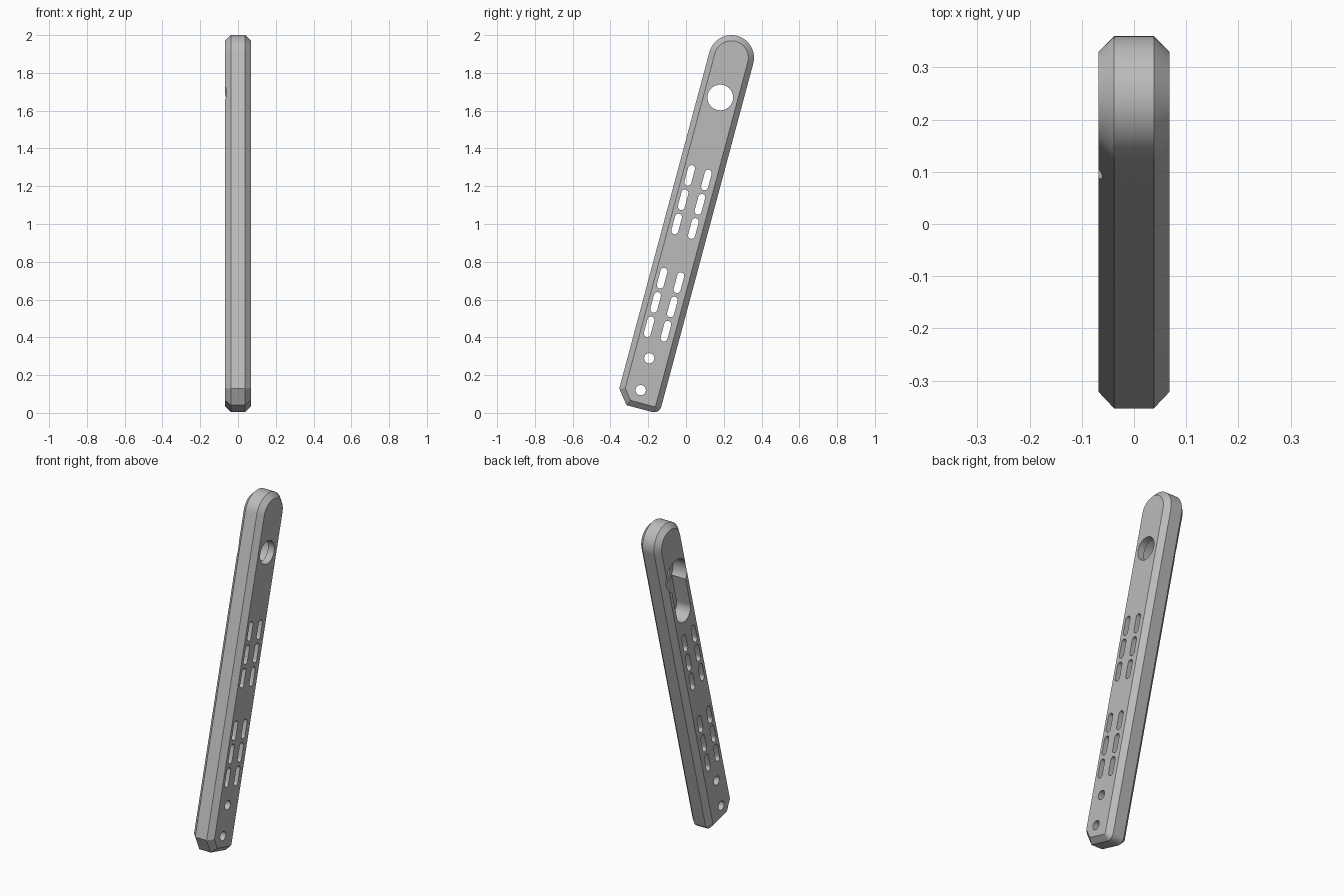
import bpy, bmesh
from math import sin, cos, pi, radians
from mathutils import Matrix, Vector

cube = bpy.data.objects.get("Cube")
if cube:
    bpy.data.objects.remove(cube, do_unlink=True)

HALF, FLAT, BEVEL, R = 0.068, 0.038, 0.03, 0.12
LENGTH = 1.92
# Bar frame: local z runs along the bar, origin at the centre of the round end
FRAME = Matrix.Translation((0, 0.24, 1.88)) @ Matrix.Rotation(radians(-15), 4, 'X')

grey = bpy.data.materials.new("light grey")
grey.use_nodes = True
grey.diffuse_color = (0.5, 0.5, 0.5, 1)
grey.node_tree.nodes["Principled BSDF"].inputs["Base Color"].default_value = (0.5, 0.5, 0.5, 1)


def arc(cy, cz, r, a0, a1, n):
    return [Vector((cy + r * cos(a0 + (a1 - a0) * i / n),
                    cz + r * sin(a0 + (a1 - a0) * i / n))) for i in range(n + 1)]


def inset(pts, d):
    """Move a counter-clockwise outline inward by d with mitred corners."""
    out = []
    for i, p in enumerate(pts):
        a = (p - pts[i - 1]).normalized()
        b = (pts[(i + 1) % len(pts)] - p).normalized()
        na, nb = Vector((-a.y, a.x)), Vector((-b.y, b.x))
        out.append(p + (na + nb) * d / (1 + na.dot(nb)))
    return out


def loft(bm, sections):
    """Skin equal outlines placed at successive x positions and cap the ends."""
    rings = [[bm.verts.new((x, p.x, p.y)) for p in pts] for x, pts in sections]
    n = len(rings[0])
    for lo, hi in zip(rings, rings[1:]):
        for i in range(n):
            j = (i + 1) % n
            bm.faces.new((lo[i], lo[j], hi[j], hi[i]))
    bm.faces.new(rings[0][::-1])
    bm.faces.new(rings[-1])


def make_object(name, bm):
    bmesh.ops.recalc_face_normals(bm, faces=bm.faces)
    mesh = bpy.data.meshes.new(name)
    bm.to_mesh(mesh)
    bm.free()
    mesh.materials.append(grey)
    ob = bpy.data.objects.new(name, mesh)
    bpy.context.collection.objects.link(ob)
    ob.matrix_world = FRAME
    return ob


def stadium(bm, y, z, r, straight=0.0, x0=-0.2, x1=0.2, n=16):
    """Round-ended prism along x, or a cylinder when straight is zero."""
    top = arc(y, z + straight / 2, r, 0, pi, n)
    bottom = arc(y, z - straight / 2, r, pi, 2 * pi, n)
    if not straight:
        top, bottom = top[:-1], bottom[:-1]
    pts = top + bottom
    loft(bm, [(x0, pts), (x1, pts)])


# Bar: round top, one cut and one rounded bottom corner, bevelled all round
outline = arc(0, 0, R, 0, pi, 40)
outline += [Vector((-R, -1.845)), Vector((-0.06, -LENGTH))]
outline += arc(R - 0.04, -LENGTH + 0.04, 0.04, -pi / 2, 0, 10)
inner = inset(outline, BEVEL)
bm = bmesh.new()
loft(bm, [(-HALF, inner), (-FLAT, outline), (FLAT, outline), (HALF, inner)])
bar = make_object("handle_bar", bm)

cutters = []

# Through cuts: two groups of slots, two small holes, one large hole
bm = bmesh.new()
for start in (-0.659, -1.222):
    for row in range(3):
        for side in (-1, 1):
            stadium(bm, -0.006 + side * 0.046, start - row * 0.133, 0.0185, 0.075, n=10)
for z in (-1.649, -1.824):
    stadium(bm, -0.008, z, 0.027)
stadium(bm, -0.002, -0.218, 0.068, n=24)
cutters.append(make_object("through_cutter", bm))

# Recess around the large hole, and the finger slot running down from it
bm = bmesh.new()
stadium(bm, 0, -0.218, 0.097, x1=0.026, n=32)
cutters.append(make_object("recess_cutter", bm))
bm = bmesh.new()
stadium(bm, 0, -0.342, 0.066, 0.246, x1=0.025, n=24)
cutters.append(make_object("finger_slot_cutter", bm))

bpy.context.view_layer.objects.active = bar
for c in cutters:
    c.hide_render = True
    mod = bar.modifiers.new(c.name, 'BOOLEAN')
    mod.operation, mod.solver, mod.object = 'DIFFERENCE', 'EXACT', c
    bpy.ops.object.modifier_apply(modifier=mod.name)
for c in cutters:
    bpy.data.objects.remove(c, do_unlink=True)

bpy.ops.object.select_all(action='DESELECT')
bar.select_set(True)
bpy.ops.object.shade_smooth_by_angle(angle=radians(25))
